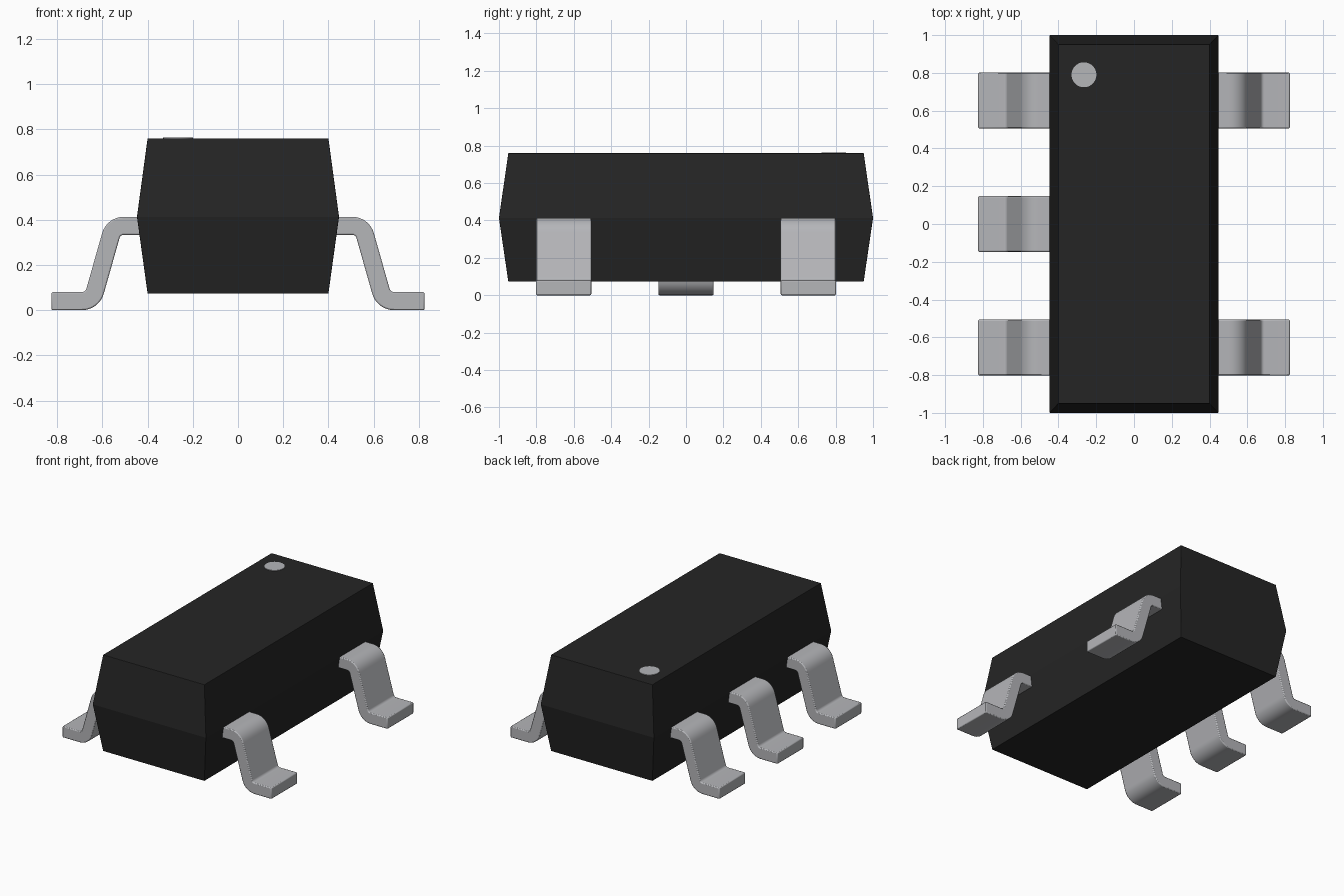
import bpy, bmesh, math

if "Cube" in bpy.data.objects:
    bpy.data.objects.remove(bpy.data.objects["Cube"])


def material(name, rgb):
    m = bpy.data.materials.new(name)
    m.diffuse_color = (*rgb, 1)
    m.use_nodes = True
    m.node_tree.nodes["Principled BSDF"].inputs["Base Color"].default_value = m.diffuse_color
    return m


BLACK = material("black plastic", (0.018, 0.018, 0.018))
METAL = material("tinned metal", (0.46, 0.465, 0.485))
MARK = material("light grey mark", (0.46, 0.465, 0.485))


def finish(bm, name, mat, bevel=0, smooth=None):
    bmesh.ops.recalc_face_normals(bm, faces=bm.faces)
    me = bpy.data.meshes.new(name)
    bm.to_mesh(me)
    bm.free()
    me.materials.append(mat)
    ob = bpy.data.objects.new(name, me)
    bpy.context.collection.objects.link(ob)
    if smooth:
        bpy.ops.object.select_all(action='DESELECT')
        ob.select_set(True)
        bpy.context.view_layer.objects.active = ob
        bpy.ops.object.shade_smooth_by_angle(angle=math.radians(smooth))
    if bevel:
        b = ob.modifiers.new("edge rounding", 'BEVEL')
        b.width, b.segments = bevel, 2
        b.limit_method, b.angle_limit = 'ANGLE', math.radians(40)
    return ob


# Moulded body: three stacked rectangles, widest at the lead plane
bm = bmesh.new()
rings = []
for z, hx, hy in ((0.073, 0.4, 0.95), (0.413, 0.447, 1.0), (0.76, 0.4, 0.95)):
    rings.append([bm.verts.new((sx * hx, sy * hy, z))
                  for sx, sy in ((-1, -1), (1, -1), (1, 1), (-1, 1))])
for lo, hi in zip(rings, rings[1:]):
    for i in range(4):
        j = (i + 1) % 4
        bm.faces.new((lo[i], lo[j], hi[j], hi[i]))
bm.faces.new(rings[0])
bm.faces.new(rings[-1])
finish(bm, "body", BLACK, bevel=0.003)

# Pin-one dot on the top face
bm = bmesh.new()
bmesh.ops.create_cone(bm, cap_ends=True, segments=48, radius1=0.066, radius2=0.066, depth=0.008)
bmesh.ops.translate(bm, verts=bm.verts, vec=(-0.265, 0.79, 0.76))
finish(bm, "pin_one_mark", MARK, smooth=30)


def arc(cx, cz, r, a0, a1, n=8):
    return [(cx + r * math.cos(math.radians(a0 + (a1 - a0) * i / n)),
             cz + r * math.sin(math.radians(a0 + (a1 - a0) * i / n))) for i in range(n + 1)]


# Gull-wing lead side profile: upper bend and lower bend share the 15 degree slope
UP, LOW = (0.505, 0.313), (0.69, 0.10)
PROFILE = ([(0.41, 0.413)] + arc(*UP, 0.10, 90, 15) + arc(*LOW, 0.02, 195, 270)
           + [(0.825, 0.08), (0.825, 0.0)]
           + arc(*LOW, 0.10, 270, 195) + arc(*UP, 0.02, 15, 90) + [(0.41, 0.333)])


def lead(name, side, y, width=0.295):
    bm = bmesh.new()
    a, b = [[bm.verts.new((side * x, y + s * width / 2, z)) for x, z in PROFILE] for s in (-1, 1)]
    n = len(a)
    for i in range(n):
        j = (i + 1) % n
        bm.faces.new((a[i], a[j], b[j], b[i]))
    bm.faces.new(a)
    bm.faces.new(b)
    finish(bm, name, METAL, bevel=0.006, smooth=40)


# Three leads on the left, two on the right
for side, label, rows in ((-1, "left", (0.654, 0, -0.654)), (1, "right", (0.654, -0.654))):
    for k, y in enumerate(rows, 1):
        lead(f"{label}_lead_{k}", side, y)
